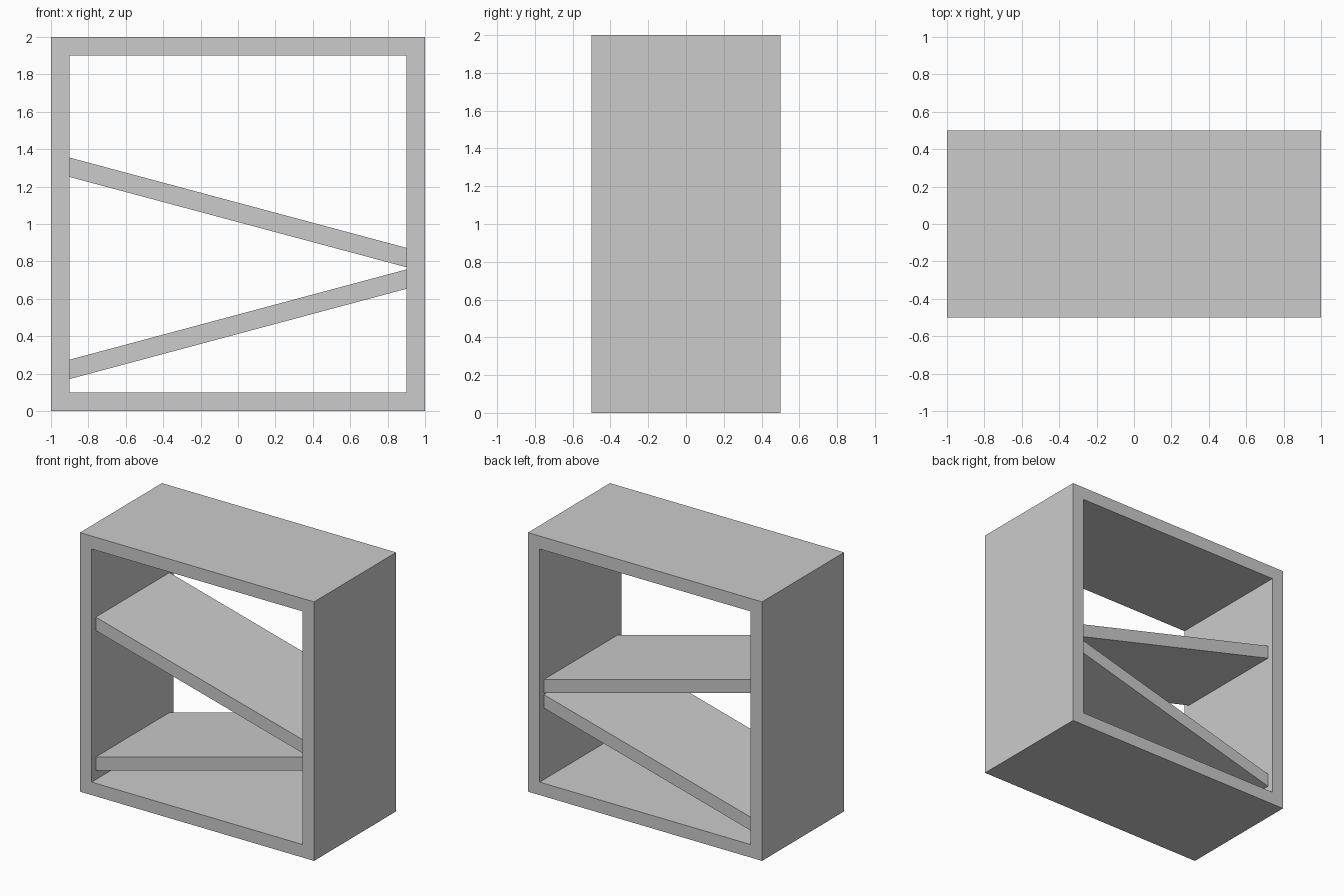
import bpy, bmesh, math

if "Cube" in bpy.data.objects:
    bpy.data.objects.remove(bpy.data.objects["Cube"])

def new_object(name, bm):
    bmesh.ops.recalc_face_normals(bm, faces=bm.faces)
    mesh = bpy.data.meshes.new(name)
    bm.to_mesh(mesh)
    bm.free()
    obj = bpy.data.objects.new(name, mesh)
    bpy.context.collection.objects.link(obj)
    return obj

def loop(bm, half, y):
    return [bm.verts.new((sx * half, y, 1 + sz * half))
            for sx, sz in ((-1, -1), (1, -1), (1, 1), (-1, 1))]

# Square open frame: four mitred sides, 0.1 thick
bm = bmesh.new()
rings = [loop(bm, 1.0, -0.5), loop(bm, 0.9, -0.5),
         loop(bm, 0.9, 0.5), loop(bm, 1.0, 0.5)]
for k in range(4):
    a, b = rings[k], rings[(k + 1) % 4]
    for i in range(4):
        j = (i + 1) % 4
        bm.faces.new((a[i], a[j], b[j], b[i]))
new_object("frame", bm)

# Sloping shelves, cut flush with the inner walls and set back from the openings
def shelf(name, mid_z, angle):
    rise = 0.9 * math.tan(math.radians(angle))
    half = 0.05 / math.cos(math.radians(angle))
    bm = bmesh.new()
    profile = [(-0.9, mid_z - rise - half), (0.9, mid_z + rise - half),
               (0.9, mid_z + rise + half), (-0.9, mid_z - rise + half)]
    face = bm.faces.new([bm.verts.new((x, -0.45, z)) for x, z in profile])
    ext = bmesh.ops.extrude_face_region(bm, geom=[face])
    verts = [v for v in ext["geom"] if isinstance(v, bmesh.types.BMVert)]
    bmesh.ops.translate(bm, verts=verts, vec=(0, 0.9, 0))
    new_object(name, bm)

shelf("upper_shelf", 1.062, -15)
shelf("lower_shelf", 0.464, 15)
